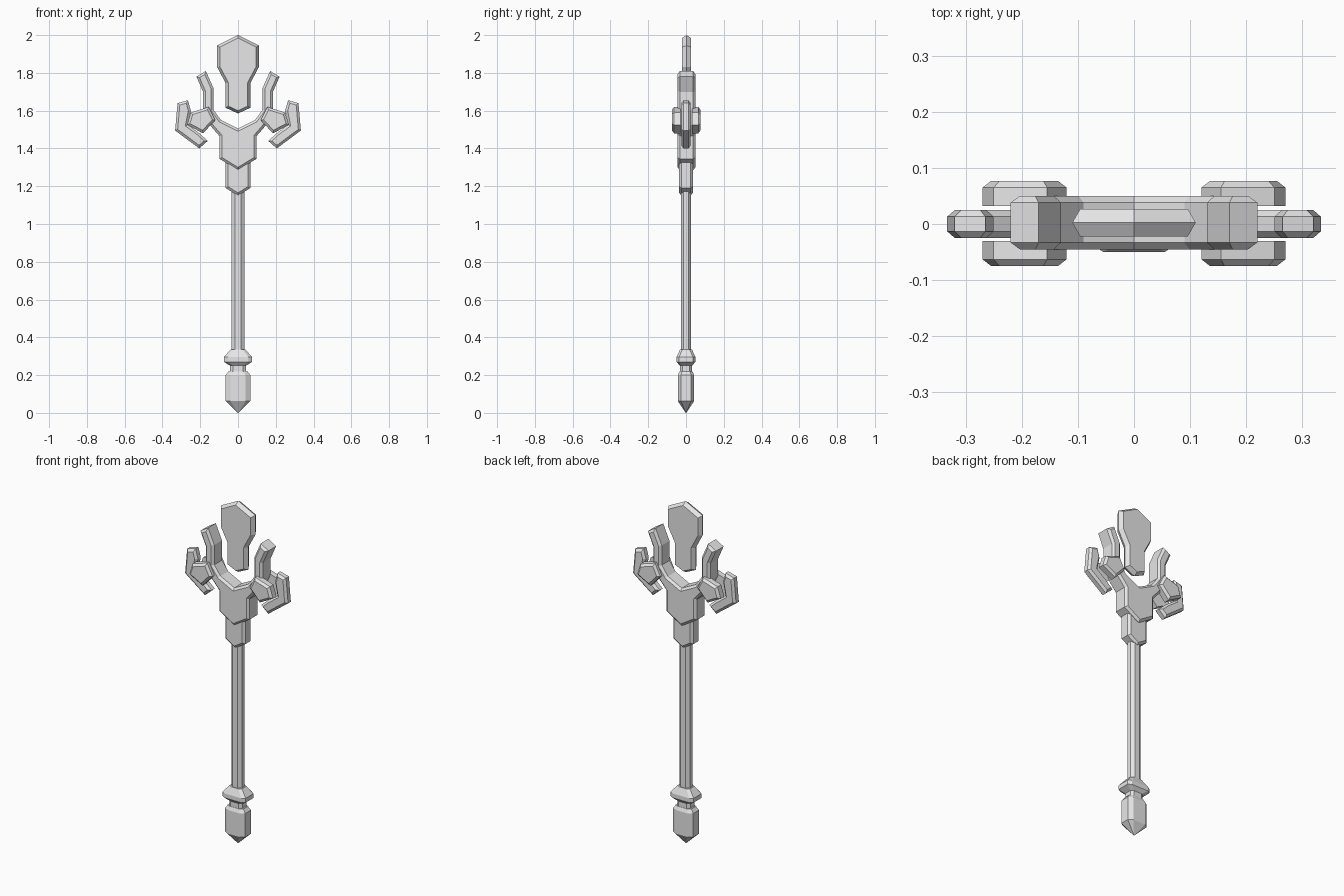
import bpy, bmesh
from mathutils import Vector

if "Cube" in bpy.data.objects:
    bpy.data.objects.remove(bpy.data.objects["Cube"], do_unlink=True)

grey = bpy.data.materials.new("plain_grey")
grey.use_nodes = True
grey.diffuse_color = (0.8, 0.8, 0.8, 1)
grey.node_tree.nodes["Principled BSDF"].inputs["Base Color"].default_value = (0.8, 0.8, 0.8, 1)


def loft(name, rings):
    """Skin a stack of equal-length point loops and cap both ends."""
    bm = bmesh.new()
    loops = [[bm.verts.new(p) for p in ring] for ring in rings]
    for a, b in zip(loops, loops[1:]):
        for i in range(len(a)):
            j = (i + 1) % len(a)
            bm.faces.new((a[i], a[j], b[j], b[i]))
    bm.faces.new(loops[0][::-1])
    bm.faces.new(loops[-1])
    bmesh.ops.remove_doubles(bm, verts=bm.verts, dist=0.0002)
    bmesh.ops.recalc_face_normals(bm, faces=bm.faces)
    mesh = bpy.data.meshes.new(name)
    bm.to_mesh(mesh)
    bm.free()
    mesh.materials.append(grey)
    obj = bpy.data.objects.new(name, mesh)
    bpy.context.collection.objects.link(obj)
    return obj


def inset(outline, d):
    """Shrink a closed outline by d with mitred corners."""
    pts = [Vector(p) for p in outline]
    n = len(pts)
    area = sum(pts[i - 1].cross(pts[i]) for i in range(n))
    side = 1 if area > 0 else -1
    out = []
    for i in range(n):
        e1 = (pts[i] - pts[i - 1]).normalized()
        e2 = (pts[(i + 1) % n] - pts[i]).normalized()
        n1, n2 = (Vector((-e.y, e.x)) * side for e in (e1, e2))
        out.append(pts[i] + (n1 + n2) * (d / (1 + n1.dot(n2))))
    return out


def plate(name, outline, y0, y1, edge=0.013, depth=0.012, front=True, back=True):
    """Upright slab with chamfered rims on the chosen sides."""
    small = inset(outline, edge)
    layers = [(y0, small), (y0 + depth, outline)] if front else [(y0, outline)]
    layers += [(y1 - depth, outline), (y1, small)] if back else [(y1, outline)]
    return loft(name, [[(p[0], y, p[1]) for p in pts] for y, pts in layers])


def mirrored(half):
    """Close a right-hand half outline whose first and last points are on the axis."""
    return half + [(-x, z) for x, z in half[-2:0:-1]]


def octagon(z, rx, ry, k=0.62):
    """Corner-cut rectangle at height z."""
    shape = [(k, -1), (1, -k), (1, k), (k, 1), (-k, 1), (-1, k), (-1, -k), (-k, -1)]
    return [(x * rx, y * ry, z) for x, y in shape]


# Shaft and pommel
loft("shaft", [octagon(0.3, 0.034, 0.027, 0.45), octagon(1.25, 0.034, 0.027, 0.45)])
loft("pommel_ring", [octagon(0.25, 0.042, 0.032), octagon(0.27, 0.075, 0.05, 0.73),
                     octagon(0.295, 0.075, 0.05, 0.73), octagon(0.335, 0.04, 0.032)])
loft("pommel_neck", [octagon(0.2, 0.042, 0.032), octagon(0.26, 0.042, 0.032)])
loft("pommel_body", [octagon(0, 0.001, 0.001), octagon(0.062, 0.065, 0.043),
                     octagon(0.2, 0.065, 0.043), octagon(0.22, 0.05, 0.034)])

# Collar beneath the head
plate("collar", mirrored([(0, 1.15), (0.065, 1.19), (0.065, 1.36), (0, 1.38)]), -0.036, 0.036)

# Forked head with two rising prongs
plate("forked_head", mirrored([
    (0, 1.285), (0.098, 1.345), (0.098, 1.465), (0.15, 1.525), (0.185, 1.6),
    (0.185, 1.7), (0.22, 1.78), (0.17, 1.81), (0.13, 1.72), (0.13, 1.605),
    (0.09, 1.55), (0, 1.505)]), -0.045, 0.05)

# Floating crystal with a ridge round its rim
plate("crystal", mirrored([
    (0, 1.585), (0.065, 1.615), (0.065, 1.745), (0.11, 1.83), (0.11, 1.945), (0, 2)]),
    -0.022, 0.027, edge=0.014, depth=0.0245)

# Side wings and their small cover plates
wing = [(0.32, 1.64), (0.265, 1.655), (0.25, 1.6), (0.265, 1.525), (0.21, 1.485),
        (0.16, 1.44), (0.205, 1.4), (0.333, 1.495)]
cover = [(0.155, 1.62), (0.25, 1.59), (0.27, 1.525), (0.185, 1.48), (0.12, 1.55)]
for label, s in (("left", 1), ("right", -1)):
    plate(label + "_wing", [(s * x, z) for x, z in wing], -0.025, 0.025)
    shape = [(s * x, z) for x, z in cover]
    plate(label + "_front_cover", shape, -0.075, -0.03, back=False)
    plate(label + "_back_cover", shape, 0.032, 0.077, front=False)
